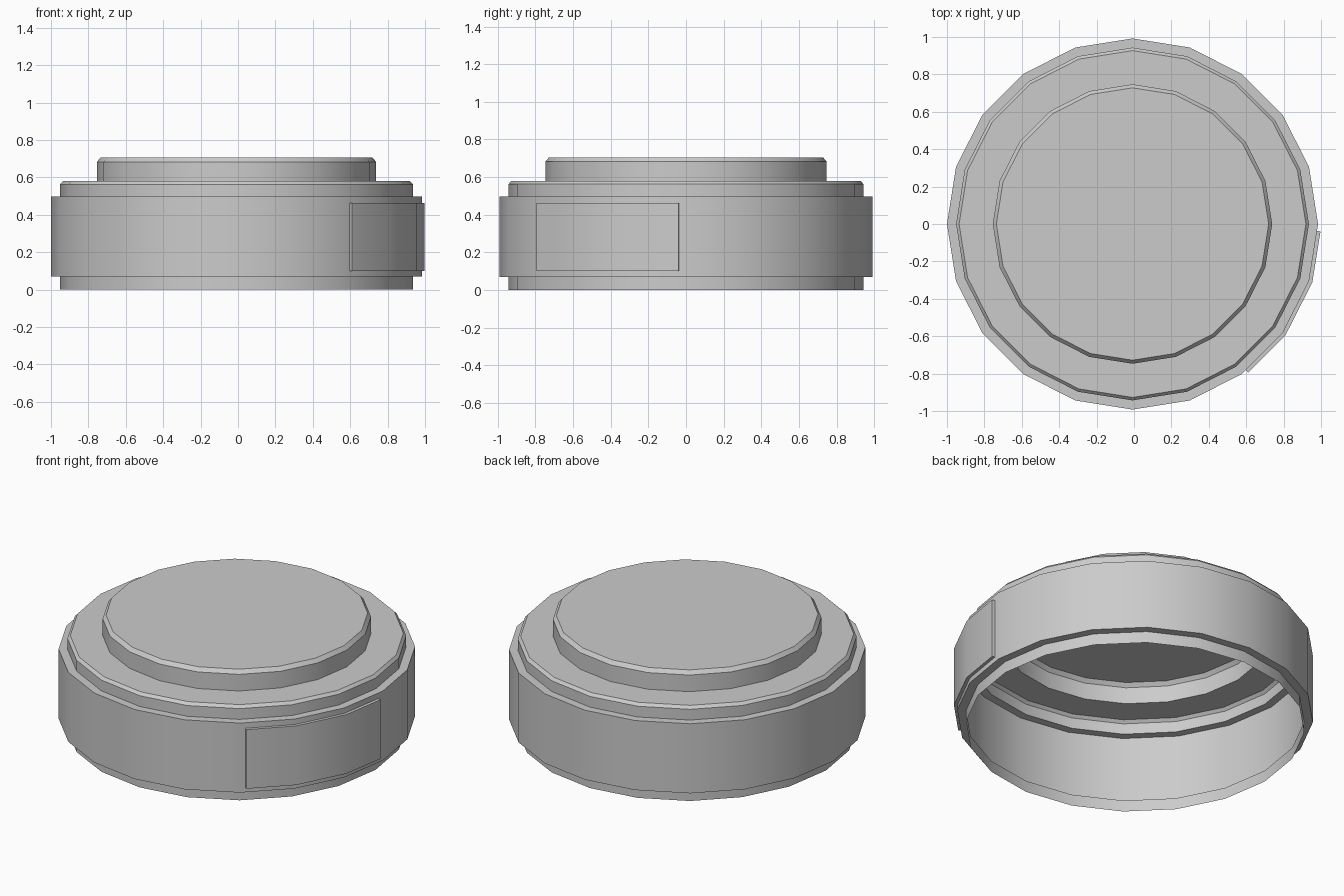
import bpy, bmesh
from math import cos, sin, radians
from mathutils import Vector

if "Cube" in bpy.data.objects:
    bpy.data.objects.remove(bpy.data.objects["Cube"])

SIDES = 20
CX = -0.008      # body axis; the side plate shifts the overall centre
R = 0.992        # grip band radius


def finish(bm, name):
    bmesh.ops.recalc_face_normals(bm, faces=bm.faces)
    mesh = bpy.data.meshes.new(name)
    bm.to_mesh(mesh)
    bm.free()
    ob = bpy.data.objects.new(name, mesh)
    bpy.context.collection.objects.link(ob)
    bpy.ops.object.select_all(action='DESELECT')
    ob.select_set(True)
    bpy.context.view_layer.objects.active = ob
    bpy.ops.object.shade_smooth_by_angle(angle=radians(30))
    return ob


def ring_point(deg, r=R):
    return Vector((CX + r * cos(radians(deg)), r * sin(radians(deg)), 0))


# Stepped shell, open underneath: (radius, height) profile turned about z
profile = [(0.943, 0), (0.943, 0.07), (R, 0.07), (R, 0.497), (0.943, 0.497),
           (0.943, 0.563), (0.927, 0.58), (0.747, 0.58), (0.747, 0.682), (0.728, 0.705)]
bm = bmesh.new()
rings = []
for r, z in profile:
    rings.append([bm.verts.new(ring_point(i * 360 / SIDES, r) + Vector((0, 0, z)))
                  for i in range(SIDES)])
for a, b in zip(rings, rings[1:]):
    for i in range(SIDES):
        j = (i + 1) % SIDES
        bm.faces.new((a[i], a[j], b[j], b[i]))
bm.faces.new(rings[-1])
shell = finish(bm, "stepped_shell")
# keep normals outward on the open shell
if shell.data.polygons[-1].normal.z < 0:
    shell.data.flip_normals()

# Raised side plate following the facets of the band
v54, v36, v18, v0 = (ring_point(a) for a in (-54, -36, -18, 0))
inner = [v54.lerp(v36, 0.1), v36, v18, v18.lerp(v0, 0.88)]
dirs = [ring_point(a, 1) - Vector((CX, 0, 0)) for a in (-45, -36, -18, -9)]
outer = [p + d * 0.019 for p, d in zip(inner, dirs)]
bm = bmesh.new()


def row(points, z):
    return [bm.verts.new((p.x, p.y, z)) for p in points]


loops = [row(inner, 0.1), row(outer, 0.1), row(outer, 0.463), row(inner, 0.463)]
for a, b in zip(loops, loops[1:]):
    for i in range(3):
        bm.faces.new((a[i], a[i + 1], b[i + 1], b[i]))
for end in (0, 3):
    bm.faces.new([loop[end] for loop in loops])
plate = finish(bm, "side_plate")
if max(plate.data.polygons, key=lambda p: p.area).normal.x < 0:
    plate.data.flip_normals()
